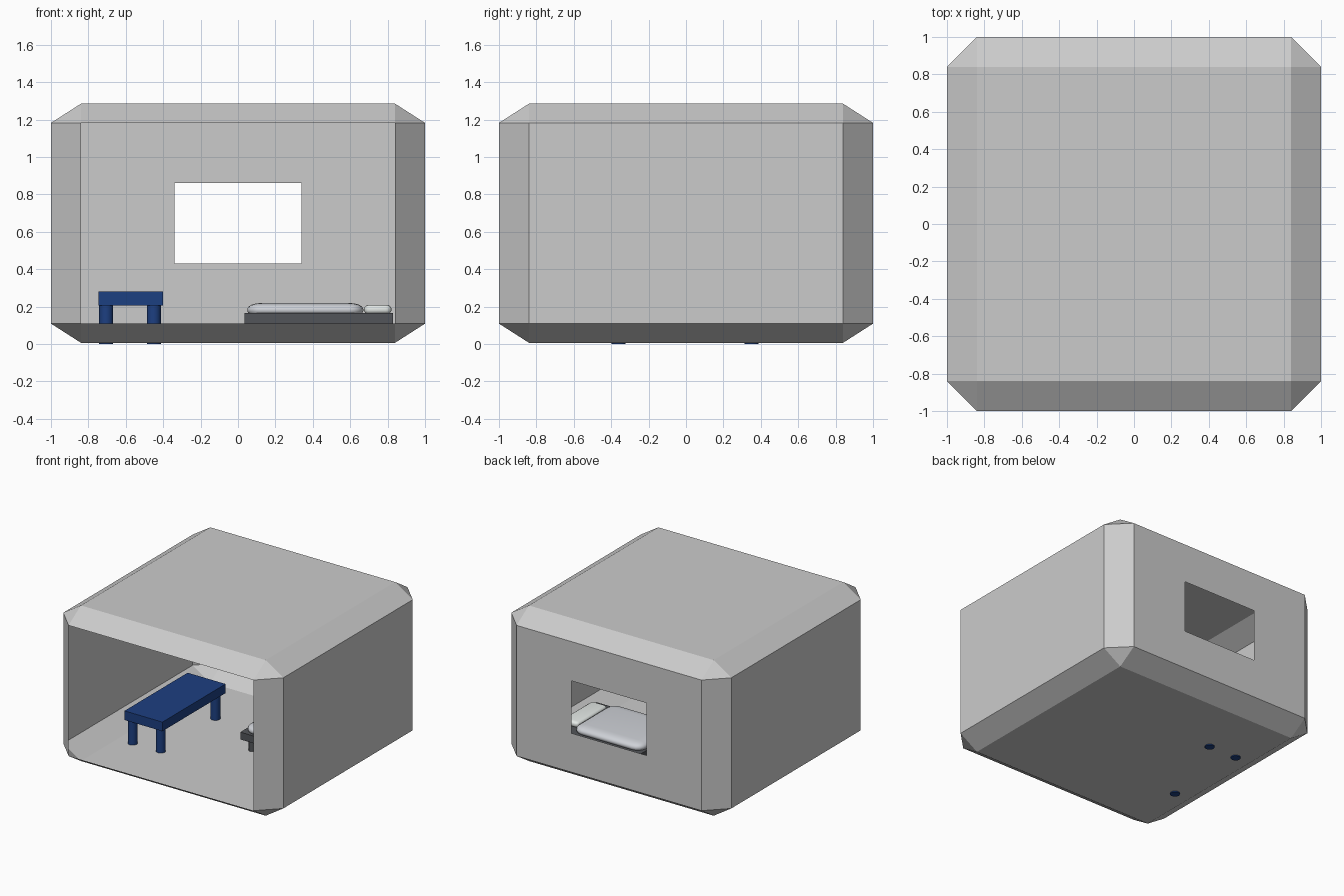
import bpy, bmesh
from mathutils import Matrix, Vector

if "Cube" in bpy.data.objects:
    bpy.data.objects.remove(bpy.data.objects["Cube"])


def paint(obj, name, color):
    mat = bpy.data.materials.get(name) or bpy.data.materials.new(name)
    mat.diffuse_color = (*color, 1)
    mat.use_nodes = True
    mat.node_tree.nodes["Principled BSDF"].inputs["Base Color"].default_value = mat.diffuse_color
    obj.data.materials.append(mat)


def finish(bm, name, color=None, smooth=False):
    bmesh.ops.recalc_face_normals(bm, faces=bm.faces)
    mesh = bpy.data.meshes.new(name)
    bm.to_mesh(mesh)
    bm.free()
    obj = bpy.data.objects.new(name, mesh)
    bpy.context.collection.objects.link(obj)
    if color:
        paint(obj, *color)
    if smooth:
        mesh.shade_smooth()
        bpy.ops.object.select_all(action='DESELECT')
        obj.select_set(True)
        bpy.context.view_layer.objects.active = obj
        bpy.ops.object.shade_smooth_by_angle(angle=0.7)
    return obj


def block(lo, hi, bevel=0, segments=1, squash=1):
    """Box between two corners; squash < 1 flattens the bevel vertically."""
    lo, hi = Vector(lo), Vector(hi)
    size = hi - lo
    bm = bmesh.new()
    bmesh.ops.create_cube(bm, size=1)
    bmesh.ops.scale(bm, vec=(size.x, size.y, size.z / squash), verts=bm.verts)
    if bevel:
        bmesh.ops.bevel(bm, geom=bm.edges[:], offset=bevel, segments=segments,
                        profile=0.5, affect='EDGES')
    bmesh.ops.scale(bm, vec=(1, 1, squash), verts=bm.verts)
    bmesh.ops.translate(bm, vec=(lo + hi) / 2, verts=bm.verts)
    return bm


def leg(name, x, y, z0, z1, r, color):
    bm = bmesh.new()
    bmesh.ops.create_cone(bm, cap_ends=True, segments=24, radius1=r, radius2=r,
                          depth=z1 - z0, matrix=Matrix.Translation((x, y, (z0 + z1) / 2)))
    finish(bm, name, color, smooth=True)


BLUE = ("blue", (0.012, 0.05, 0.22))
DARK = ("dark_grey", (0.085, 0.09, 0.10))
PALE = ("pale_grey", (0.62, 0.64, 0.68))
WHITE = ("off_white", (0.78, 0.82, 0.80))

# Room shell: chamfered single-skin box, open at the front
bm = block((-1, -1, 0.007), (1, 1, 1.285), 0.16, 1, 0.64)
front = min(bm.faces, key=lambda f: f.calc_center_median().y)
back = max(bm.faces, key=lambda f: f.calc_center_median().y)
# Window cut in the back wall
bmesh.ops.inset_region(bm, faces=[back], thickness=0.2)
for v in back.verts:
    v.co.x = 0.34 if v.co.x > 0 else -0.34
    v.co.z = 0.86 if v.co.z > 0.645 else 0.43
bmesh.ops.delete(bm, geom=[front, back], context='FACES')
finish(bm, "room_shell")

# Table
finish(block((-0.745, -0.41, 0.205), (-0.40, 0.41, 0.28)), "table_top", BLUE)
for side, x in (("left", -0.705), ("right", -0.45)):
    for end, y in (("front", -0.36), ("back", 0.35)):
        z0 = 0.01 if (side, end) == ("right", "front") else 0
        leg(f"table_{end}_{side}_leg", x, y, z0, 0.21, 0.037, BLUE)

# Bed
finish(block((0.035, -0.02, 0.105), (0.83, 0.54, 0.165)), "bed_base", DARK)
for side, x in (("left", 0.10), ("right", 0.77)):
    for end, y in (("front", 0.04), ("back", 0.48)):
        leg(f"bed_{end}_{side}_leg", x, y, 0.01, 0.11, 0.025, DARK)
finish(block((0.05, 0.0, 0.145), (0.67, 0.52, 0.22), 0.08, 4, 0.4),
       "mattress", PALE, smooth=True)
finish(block((0.675, 0.05, 0.16), (0.82, 0.44, 0.21), 0.03, 3, 0.6),
       "pillow", WHITE, smooth=True)
